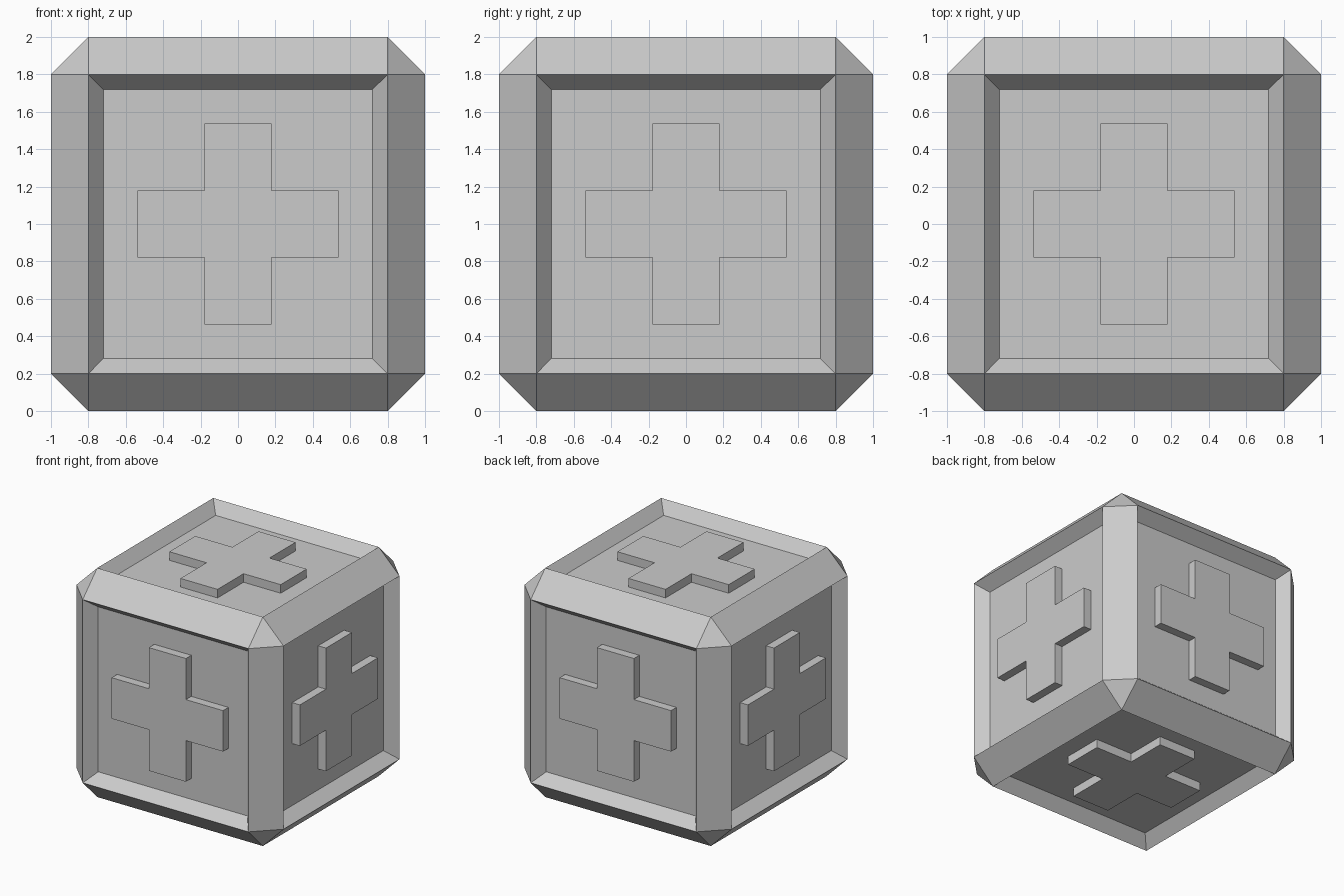
import bpy, bmesh
from mathutils import Vector, Matrix

if "Cube" in bpy.data.objects:
    bpy.data.objects.remove(bpy.data.objects["Cube"])

CENTRE = Matrix.Translation((0, 0, 1))
EDGE, RIM, DEPTH = 0.2, 0.113, 0.1      # chamfer, sloped rim width, panel recess
LONG, HALF, RAISE = 0.538, 0.179, 0.075  # cross arm length, half width, height


def make_object(name, bm):
    bmesh.ops.recalc_face_normals(bm, faces=bm.faces)
    mesh = bpy.data.meshes.new(name)
    bm.to_mesh(mesh)
    bm.free()
    obj = bpy.data.objects.new(name, mesh)
    bpy.context.collection.objects.link(obj)
    return obj


# Crate body: chamfered cube with a recessed panel on every side
bm = bmesh.new()
bmesh.ops.create_cube(bm, size=2)
bmesh.ops.bevel(bm, geom=bm.edges[:], offset=EDGE, offset_type='OFFSET',
                segments=1, affect='EDGES')
bm.normal_update()
panels = [f for f in bm.faces if max(abs(c) for c in f.normal) > 0.99]
bmesh.ops.inset_individual(bm, faces=panels, thickness=RIM, depth=-DEPTH)
bmesh.ops.transform(bm, matrix=CENTRE, verts=bm.verts)
make_object("crate_body", bm)

# Raised crosses: one per panel, seated just into the recessed floor
quarter = [(LONG, -HALF), (LONG, HALF), (HALF, HALF)]
sides = {"front": (0, -1, 0), "back": (0, 1, 0), "left": (-1, 0, 0),
         "right": (1, 0, 0), "top": (0, 0, 1), "bottom": (0, 0, -1)}
floor = 1 - DEPTH
for side, direction in sides.items():
    bm = bmesh.new()
    outline = []
    for _ in range(4):
        outline += quarter
        quarter = [(-y, x) for x, y in quarter]
    face = bm.faces.new([bm.verts.new((x, y, floor - 0.01)) for x, y in outline])
    ext = bmesh.ops.extrude_face_region(bm, geom=[face], use_keep_orig=True)
    top = [v for v in ext["geom"] if isinstance(v, bmesh.types.BMVert)]
    bmesh.ops.translate(bm, verts=top, vec=(0, 0, RAISE + 0.01))
    turn = Vector(direction).to_track_quat('Z', 'Y').to_matrix().to_4x4()
    bmesh.ops.transform(bm, matrix=CENTRE @ turn, verts=bm.verts)
    make_object(side + "_cross", bm)
